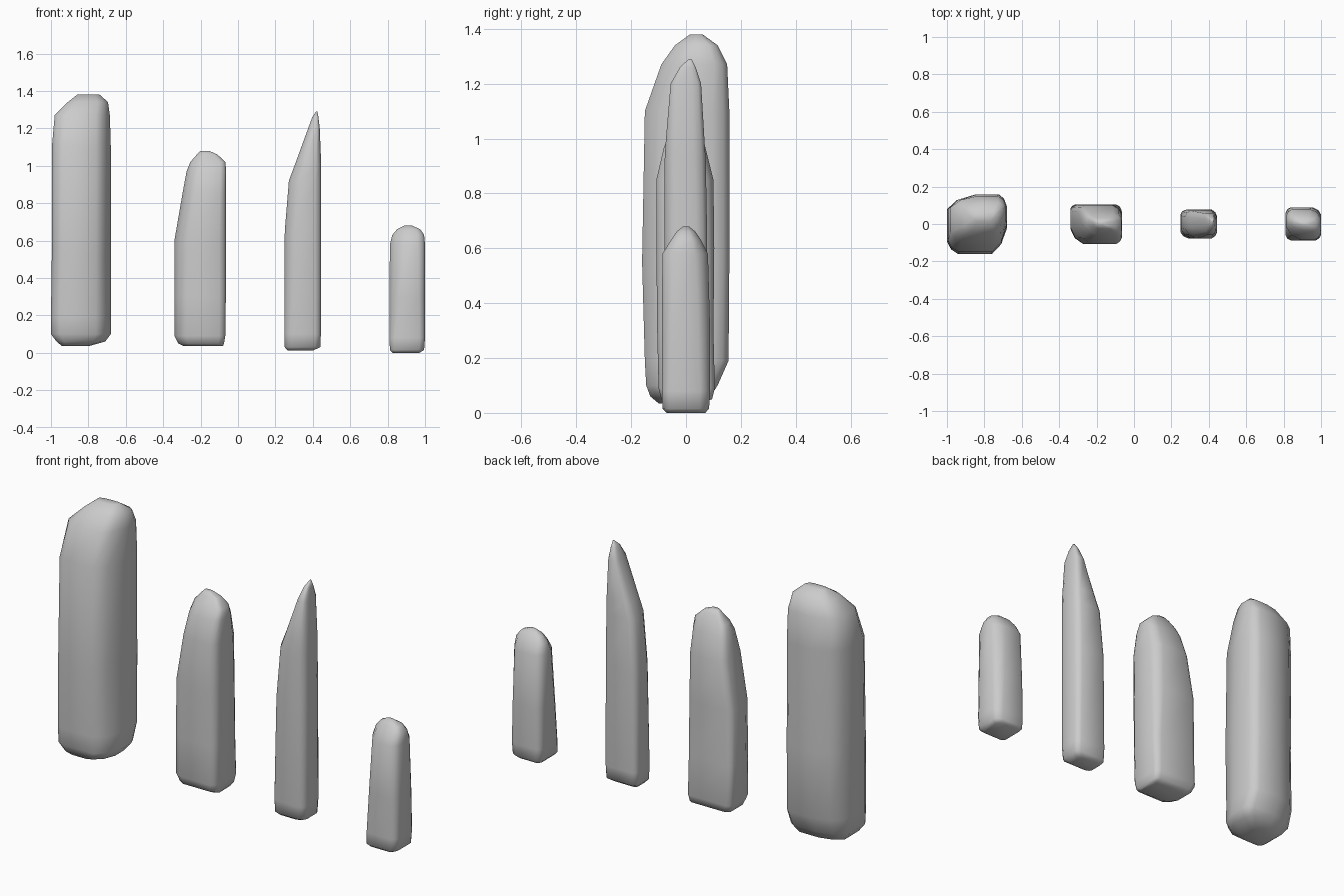
import bpy, bmesh

# corners of the cross-section: left-front, right-front, right-back, left-back
CORNERS = [(0, 0), (1, 0), (1, 1), (0, 1)]


def section(level, chamfers):
    """Rectangle with four individually rounded corners."""
    z, x0, x1, y0, y1 = level
    pts = []
    for i, ((u, v), (cx, cy)) in enumerate(zip(CORNERS, chamfers)):
        su, sv = 1 - 2 * u, 1 - 2 * v
        tri = [(u, v + sv * cy), (u + su * cx * .36, v + sv * cy * .36), (u + su * cx, v)]
        pts += tri if i % 2 == 0 else tri[::-1]
    return [(x0 + (x1 - x0) * a, y0 + (y1 - y0) * b, z) for a, b in pts]


def stone(name, levels, base, top):
    """Loft a standing stone; corner rounding blends from base to top."""
    bm = bmesh.new()
    z0, z1 = levels[0][0], levels[-1][0]
    rings = []
    for lv in levels:
        t = (lv[0] - z0) / (z1 - z0)
        ch = [(a[0] + (b[0] - a[0]) * t, a[1] + (b[1] - a[1]) * t) for a, b in zip(base, top)]
        rings.append([bm.verts.new(p) for p in section(lv, ch)])
    n = len(rings[0])
    for a, b in zip(rings, rings[1:]):
        for i in range(n):
            j = (i + 1) % n
            bm.faces.new((a[i], a[j], b[j], b[i]))
    bm.faces.new(rings[0][::-1])
    bm.faces.new(rings[-1])
    bmesh.ops.recalc_face_normals(bm, faces=bm.faces)
    for f in bm.faces:
        f.smooth = True
    me = bpy.data.meshes.new(name)
    bm.to_mesh(me)
    bm.free()
    bpy.context.collection.objects.link(bpy.data.objects.new(name, me))


# broad tall stone; levels are (z, x0, x1, y0, y1)
stone("broad_stone", [
    (.035, -.94, -.80, -.10, .02), (.06, -.97, -.71, -.13, .09), (.10, -1, -.68, -.145, .115),
    (.19, -1, -.68, -.15, .155), (.55, -.995, -.68, -.16, .158), (1.10, -.995, -.68, -.15, .158),
    (1.27, -.98, -.685, -.09, .15), (1.34, -.91, -.695, -.04, .115), (1.38, -.86, -.74, .015, .06)],
    [(.15, .2), (.25, .45), (.12, .2), (.45, .25)],
    [(.2, .2), (.25, .5), (.15, .2), (.5, .25)])

# medium stone with a sloping left shoulder
stone("medium_stone", [
    (.035, -.29, -.08, -.06, .06), (.05, -.32, -.075, -.09, .095), (.09, -.34, -.068, -.1, .105),
    (.30, -.34, -.065, -.105, .1), (.60, -.34, -.063, -.108, .103), (.85, -.297, -.063, -.108, .1),
    (.97, -.275, -.063, -.08, .07), (1.02, -.255, -.068, -.055, .05), (1.06, -.22, -.11, -.025, .03),
    (1.08, -.20, -.155, -.01, .015)],
    [(.22, .35), (.12, .15), (.1, .12), (.1, .1)],
    [(.3, .5), (.15, .2), (.25, .3), (.15, .2)])

# slender pointed stone
stone("pointed_stone", [
    (.012, .265, .40, -.045, .045), (.03, .25, .44, -.07, .07), (.10, .248, .443, -.077, .075),
    (.65, .25, .445, -.078, .077), (.92, .272, .445, -.078, .072), (1.0, .302, .445, -.073, .067),
    (1.2, .375, .437, -.056, .055), (1.26, .397, .43, -.022, .035), (1.29, .417, .424, .01, .02)],
    [(.2, .2), (.15, .2), (.12, .2), (.12, .15)],
    [(.4, .45), (.2, .25), (.2, .3), (.2, .25)])

# small stone
stone("small_stone", [
    (0, .825, .97, -.07, .07), (.015, .812, .995, -.086, .084), (.08, .81, 1, -.088, .088),
    (.30, .81, 1, -.088, .088), (.58, .812, 1, -.086, .08), (.63, .825, .995, -.055, .055),
    (.66, .85, .975, -.035, .035), (.68, .89, .93, -.01, .01)],
    [(.12, .12), (.15, .15), (.2, .2), (.12, .15)],
    [(.5, .5), (.2, .25), (.35, .3), (.2, .25)])
